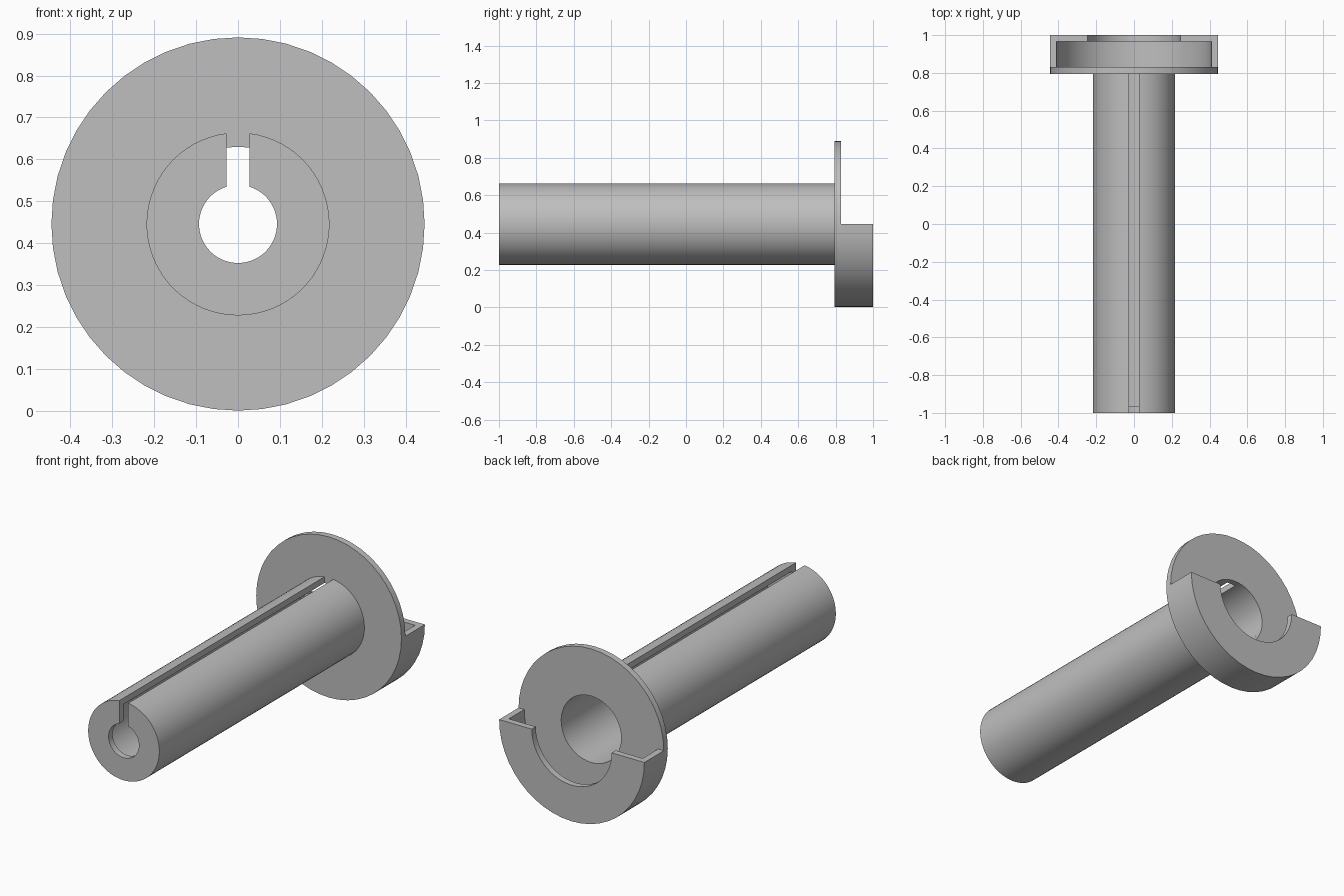
import bpy
import bmesh
from math import asin, cos, sin, pi, radians

cube = bpy.data.objects.get("Cube")
if cube:
    bpy.data.objects.remove(cube, do_unlink=True)

grey = bpy.data.materials.new("plain grey")
grey.use_nodes = True
COLOUR = (0.52, 0.52, 0.52, 1)
grey.diffuse_color = COLOUR
grey.node_tree.nodes["Principled BSDF"].inputs["Base Color"].default_value = COLOUR

AXIS_Z = 0.446        # height of the shared axis
FLANGE_R = 0.445
TUBE_R = 0.218
BORE_R = 0.184
SLOT = 0.027          # half width of the keyway
FLANGE_FRONT, FLANGE_BACK = 0.795, 0.83
WALL = 0.035


def ring(name, outer, inner, y0, y1, spans, steps):
    """Ring sector along y; spans give (start, end) angles of outer and inner arcs, from +z."""
    bm = bmesh.new()
    sections = []
    for i in range(steps + 1):
        section = []
        for r, (a, b), y in ((outer, spans[0], y0), (outer, spans[0], y1),
                             (inner, spans[1], y1), (inner, spans[1], y0)):
            t = a + (b - a) * i / steps
            section.append(bm.verts.new((r * sin(t), y, AXIS_Z + r * cos(t))))
        sections.append(section)
    for s, e in zip(sections, sections[1:]):
        for k in range(4):
            n = (k + 1) % 4
            bm.faces.new((s[k], s[n], e[n], e[k]))
    # Cap open sectors, weld full circles
    if spans[0][1] - spans[0][0] < 2 * pi - 0.001:
        bm.faces.new(sections[0])
        bm.faces.new(sections[-1])
    else:
        bmesh.ops.remove_doubles(bm, verts=bm.verts, dist=0.0001)
    bmesh.ops.recalc_face_normals(bm, faces=bm.faces)
    mesh = bpy.data.meshes.new(name)
    bm.to_mesh(mesh)
    bm.free()
    mesh.materials.append(grey)
    obj = bpy.data.objects.new(name, mesh)
    bpy.context.collection.objects.link(obj)
    bpy.ops.object.select_all(action="DESELECT")
    obj.select_set(True)
    bpy.context.view_layer.objects.active = obj
    bpy.ops.object.shade_smooth_by_angle(angle=radians(30))
    return obj


def slotted(*radii):
    """Arc spans leaving a parallel-sided gap at the top."""
    return [(asin(SLOT / r), 2 * pi - asin(SLOT / r)) for r in radii]


FULL = [(0, 2 * pi)] * 2
LOWER = [(pi / 2, 3 * pi / 2)] * 2

# Slotted tube with a thicker end wall at the front
END_HOLE_R = 0.093
ring("tube", TUBE_R, BORE_R, -1 + WALL, FLANGE_FRONT, slotted(TUBE_R, BORE_R), 64)
ring("tube_end_wall", TUBE_R, END_HOLE_R, -1, -1 + WALL, slotted(TUBE_R, END_HOLE_R), 64)

# Round flange, open to the bore
ring("flange", FLANGE_R, BORE_R, FLANGE_FRONT, FLANGE_BACK, FULL, 48)

# Half-round pocket behind the flange: rim and back plate
ring("pocket_rim", FLANGE_R, FLANGE_R - WALL, FLANGE_BACK, 1 - WALL, LOWER, 24)
ring("pocket_back_plate", FLANGE_R, 0.245, 1 - WALL, 1, LOWER, 24)
